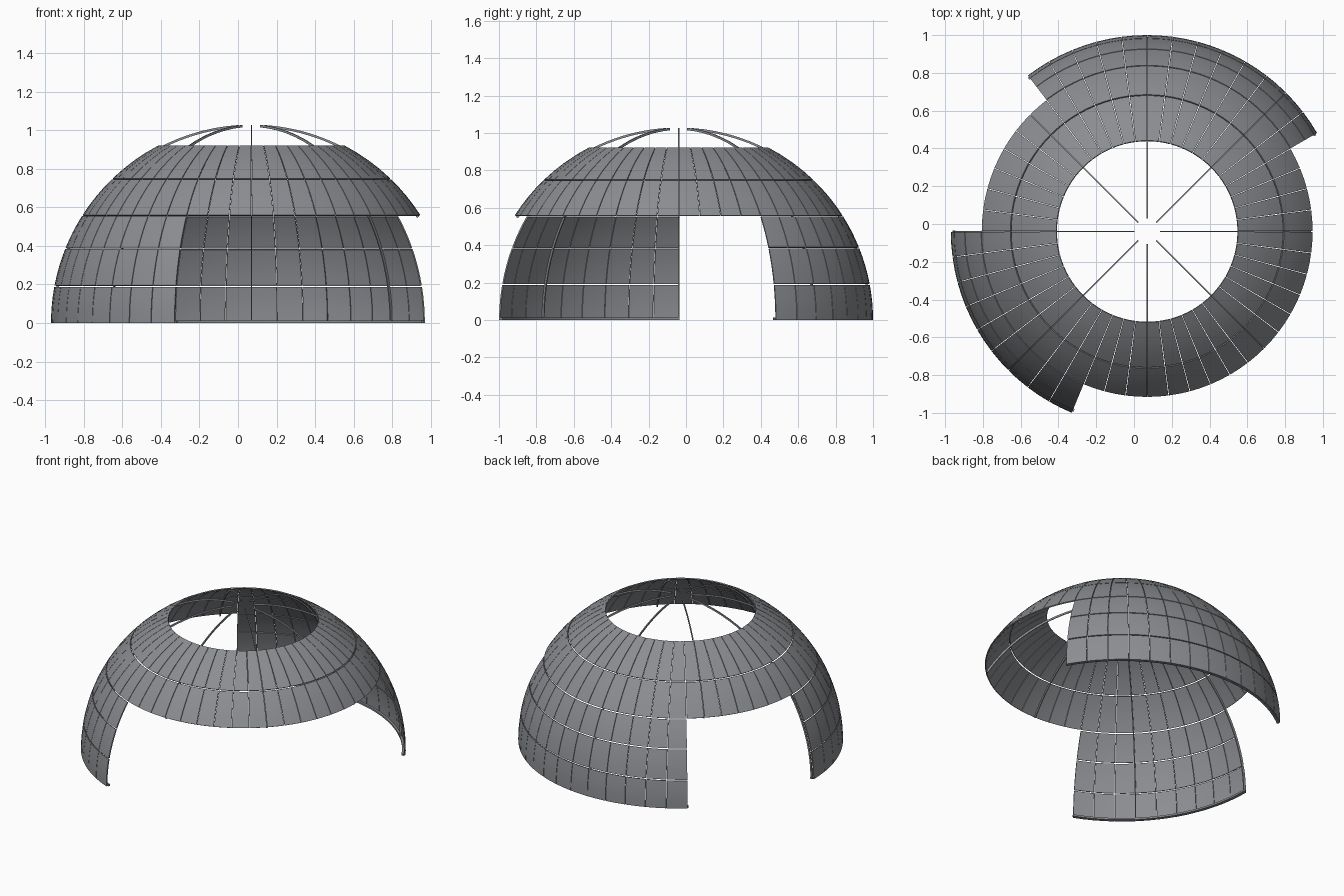
import bpy, bmesh
from math import sin, cos, radians
from mathutils import Vector

if "Cube" in bpy.data.objects:
    bpy.data.objects.remove(bpy.data.objects["Cube"])

CENTRE = Vector((0.0697, -0.0395, 0.0))
STEP = 7.5                                   # width of one panel in degrees
ROWS = [0.0, 10.6, 21.8, 32.4, 46.0, 62.6]   # elevations of the horizontal seams
OUTER, INNER = 1.0395, 1.0315                # shell radii
SECTORS = [(180.0, 247.5), (30.0, 127.5)]    # standing lower walls

grey = bpy.data.materials.new("panel grey")
grey.diffuse_color = (0.26, 0.268, 0.285, 1)
grey.use_nodes = True
grey.node_tree.nodes["Principled BSDF"].inputs["Base Color"].default_value = grey.diffuse_color


def sph(r, a, e):
    a, e = radians(a), radians(e)
    return CENTRE + Vector((r * cos(e) * cos(a), r * cos(e) * sin(a), r * sin(e)))


def patch(bm, a0, a1, e0, e1, r0, r1, na, ne):
    """Curved solid slab between two angles, two elevations and two radii."""
    g = [[[bm.verts.new(sph(r, a0 + (a1 - a0) * i / na, e0 + (e1 - e0) * j / ne))
           for j in range(ne + 1)] for i in range(na + 1)] for r in (r0, r1)]
    lo, hi = g
    for i in range(na):
        for j in range(ne):
            bm.faces.new((hi[i][j], hi[i + 1][j], hi[i + 1][j + 1], hi[i][j + 1]))
            bm.faces.new((lo[i][j], lo[i][j + 1], lo[i + 1][j + 1], lo[i + 1][j]))
    for i in range(na):
        bm.faces.new((lo[i][0], lo[i + 1][0], hi[i + 1][0], hi[i][0]))
        bm.faces.new((lo[i][ne], hi[i][ne], hi[i + 1][ne], lo[i + 1][ne]))
    for j in range(ne):
        bm.faces.new((lo[0][j], hi[0][j], hi[0][j + 1], lo[0][j + 1]))
        bm.faces.new((lo[na][j], lo[na][j + 1], hi[na][j + 1], hi[na][j]))


def finish(bm, name):
    bmesh.ops.recalc_face_normals(bm, faces=bm.faces)
    me = bpy.data.meshes.new(name)
    bm.to_mesh(me)
    bm.free()
    me.materials.append(grey)
    ob = bpy.data.objects.new(name, me)
    bpy.context.collection.objects.link(ob)
    bpy.ops.object.select_all(action='DESELECT')
    ob.select_set(True)
    bpy.context.view_layer.objects.active = ob
    bpy.ops.object.shade_smooth_by_angle(angle=radians(30))


def panels(name, start, end, rows):
    """Grid of separate curved panels with narrow open seams."""
    bm = bmesh.new()
    for k in range(round((end - start) / STEP)):
        a = start + k * STEP
        for e0, e1 in zip(rows, rows[1:]):
            gap_low = 0.0 if e0 == 0 else 0.19
            side = 0.09 / cos(radians((e0 + e1) / 2))
            patch(bm, a + side, a + STEP - side, e0 + gap_low, e1 - 0.19,
                  INNER, OUTER, 2, 4)
    finish(bm, name)


# Upper ring with the round roof opening, and the two lower walls
panels("upper_ring", 0, 360, ROWS[3:])
for n, (s, t) in enumerate(SECTORS):
    panels(f"lower_wall_{n + 1}", s, t, ROWS[:4])

# Rails along the foot of each wall, slightly longer than the wall
for n, (s, t) in enumerate(SECTORS):
    bm = bmesh.new()
    patch(bm, s - 0.3, t + 0.3, 0, 0.7, 1.016, INNER - 0.001, 48, 1)
    finish(bm, f"base_rail_{n + 1}")

# Eight slim ribs rising under the shell and across the opening
for n in range(8):
    a = n * 45.0
    walled = any(s <= a <= t for s, t in SECTORS)
    bm = bmesh.new()
    low = 0.0 if walled else ROWS[3]
    # constant-width strip: build as a patch, then flatten it onto its own plane
    patch(bm, a - 1, a + 1, low, 86.2, 1.017, 1.029, 1, 24)
    normal = Vector((-sin(radians(a)), cos(radians(a)), 0))
    for v in bm.verts:
        d = (v.co - CENTRE).dot(normal)
        v.co += normal * ((0.0035 if d > 0 else -0.0035) - d)
    finish(bm, f"rib_{n + 1}")
